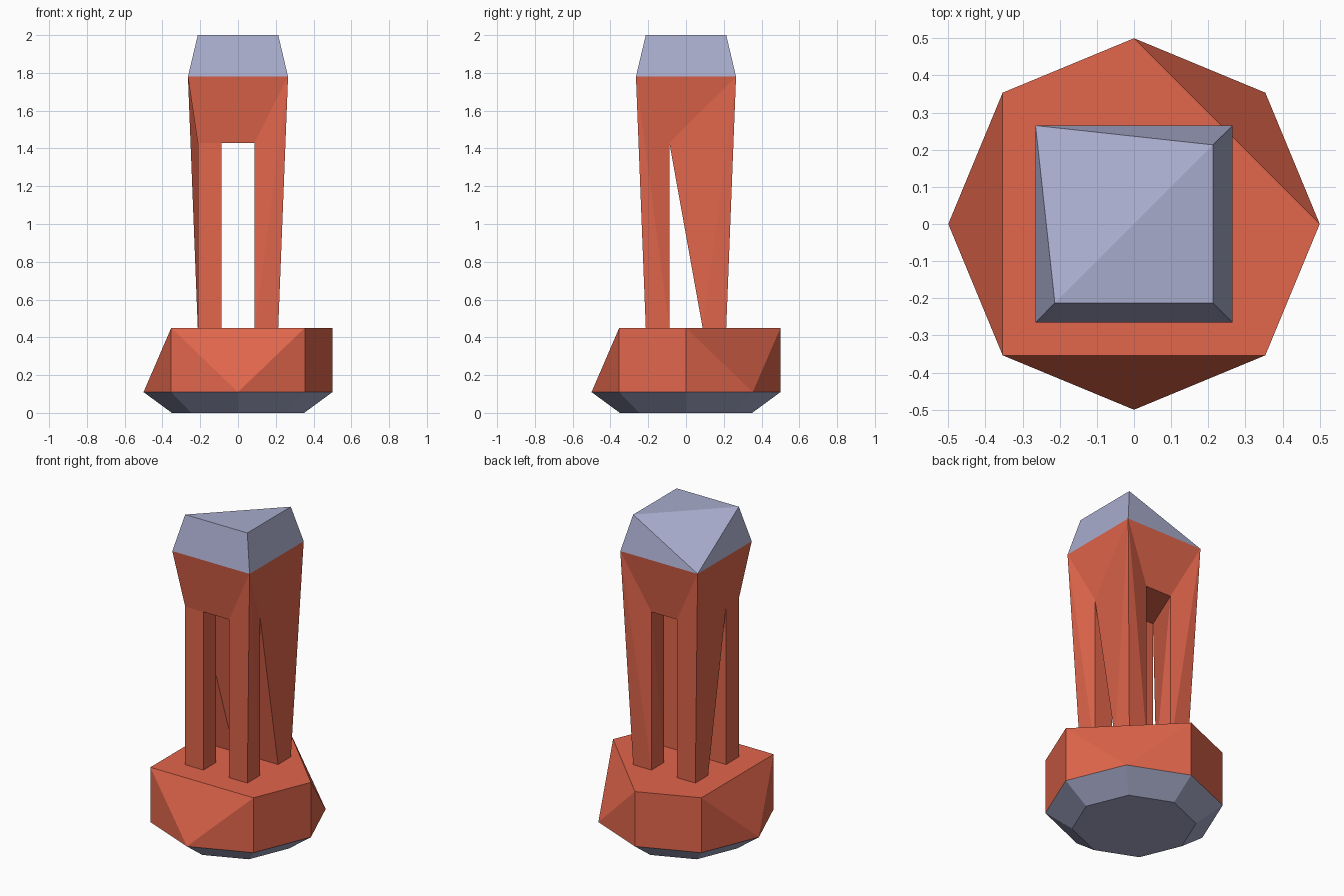
import bpy
import bmesh
from math import cos, sin, pi

cube = bpy.data.objects.get("Cube")
if cube:
    bpy.data.objects.remove(cube, do_unlink=True)


def make_material(name, rgb):
    mat = bpy.data.materials.new(name)
    mat.use_nodes = True
    colour = (*rgb, 1.0)
    mat.diffuse_color = colour
    mat.node_tree.nodes["Principled BSDF"].inputs["Base Color"].default_value = colour
    return mat


RED = make_material("warm_red", (0.76, 0.133, 0.072))
GREY = make_material("blue_grey", (0.39, 0.41, 0.60))


def hull(name, points, materials, rule=None):
    """Flat-shaded faceted solid wrapped around a few corner points."""
    bm = bmesh.new()
    verts = [bm.verts.new(p) for p in points]
    bmesh.ops.convex_hull(bm, input=verts)
    bmesh.ops.dissolve_limit(bm, angle_limit=0.002, verts=bm.verts[:], edges=bm.edges[:])
    bmesh.ops.recalc_face_normals(bm, faces=bm.faces[:])
    if rule:
        for face in bm.faces:
            face.material_index = rule(face)
    mesh = bpy.data.meshes.new(name)
    bm.to_mesh(mesh)
    bm.free()
    for mat in materials:
        mesh.materials.append(mat)
    obj = bpy.data.objects.new(name, mesh)
    bpy.context.collection.objects.link(obj)
    return obj


def octagon(radius, z, corners=range(8)):
    return [(radius * cos(i * pi / 4), radius * sin(i * pi / 4), z) for i in corners]


# Main heights and half widths
RIM, DECK, ARCH, SHOULDER, TOP = 0.11, 0.45, 1.43, 1.78, 2.0
INNER, OUTER, WIDE = 0.088, 0.213, 0.265

# Float: octagonal hull with grey keel, three deck corners cut away
hull("float_base",
     octagon(0.35, 0) + octagon(0.5, RIM) + octagon(0.5, DECK, (0, 2, 3, 5, 7)),
     [RED, GREY],
     lambda f: int(f.calc_center_median().z < RIM - 0.01))

# Tower head: wide at the shoulder, narrowing to the arch openings
shoulder = [(x, y, SHOULDER) for x in (-WIDE, WIDE) for y in (-WIDE, WIDE)]
arch = [(-OUTER, -OUTER), (-OUTER, -INNER), (-INNER, -OUTER), (INNER, -OUTER),
        (OUTER, -INNER), (INNER, OUTER), (-INNER, OUTER)]
hull("tower_head", shoulder + [(x, y, ARCH) for x, y in arch], [RED])

# Legs: square feet rising to the head; the rear pair lean forward at the sides
for side, side_name in ((-1, "right"), (1, "left")):
    for end, end_name in ((-1, "front"), (1, "back")):
        points = [(side * x, end * y, DECK) for x in (INNER, OUTER) for y in (INNER, OUTER)]
        points += [(side * INNER, end * OUTER, ARCH), (side * OUTER, -INNER, ARCH)]
        if end < 0:
            points.append((side * INNER, -INNER, ARCH))
        if (side, end) == (-1, -1):
            points.append((-OUTER, -OUTER, ARCH))
        else:
            points.append((side * WIDE, end * WIDE, SHOULDER))
        hull(f"{end_name}_{side_name}_leg", points, [RED])

# Cap: tapered block with one top corner sloped away
cap_top = [(OUTER, OUTER, TOP), (OUTER, -OUTER, TOP), (-OUTER, -OUTER, TOP)]
hull("cap", shoulder + cap_top, [GREY])
